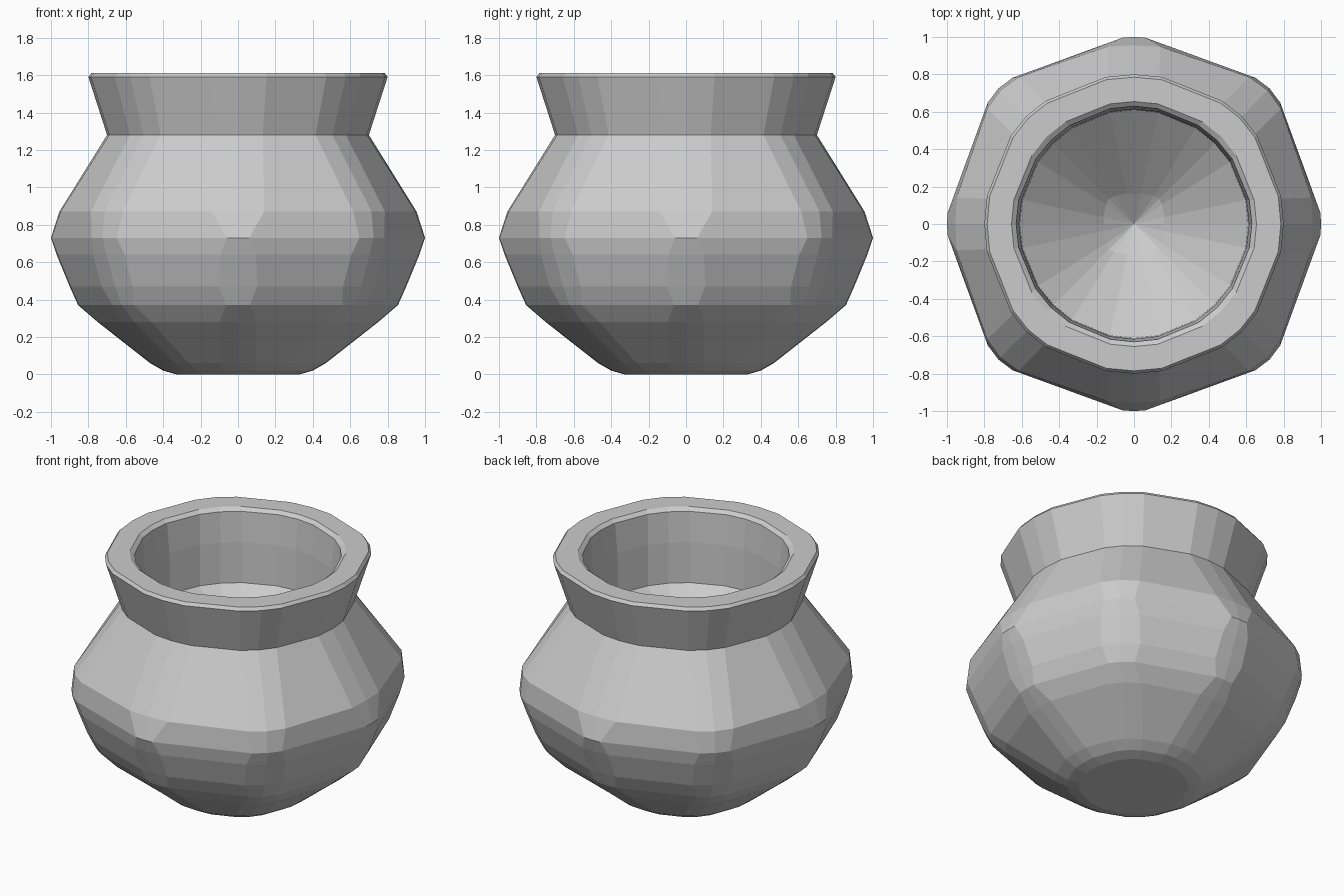
import bpy, bmesh
from math import sqrt
from mathutils import Vector

if "Cube" in bpy.data.objects:
    bpy.data.objects.remove(bpy.data.objects["Cube"])


def section(z, a, d, ta, td):
    """Soft-cornered octagon: radius a on the axes, d on the diagonals, chamfer fractions ta, td."""
    # full corners stick out a little beyond the clipped ones
    ca = Vector((a, 0)) * (1 + 0.23 * ta)
    cd = Vector((d, d)) * (1 + 0.23 * td) / sqrt(2)
    eighth = [Vector((a, 0)), ca.lerp(cd, ta), cd.lerp(ca, td)]
    quarter = eighth + [Vector((d, d)) / sqrt(2)]
    quarter += [Vector((p.y, p.x)) for p in reversed(eighth[1:])]
    pts = []
    for k in range(4):
        for p in quarter:
            x, y = p
            for _ in range(k):
                x, y = -y, x
            pts.append((x, y, z))
    return pts


# height, axis radius, diagonal radius, corner softness: outside up, then inside down
rings = [
    (0.00, 0.33, 0.335, 0.27, 0.27),
    (0.02, 0.40, 0.41, 0.27, 0.27),
    (0.06, 0.47, 0.48, 0.26, 0.27),
    (0.28, 0.75, 0.785, 0.17, 0.20),
    (0.37, 0.855, 0.88, 0.10, 0.13),
    (0.47, 0.90, 0.93, 0.15, 0.18),
    (0.64, 0.97, 0.995, 0.13, 0.17),
    (0.73, 1.00, 1.025, 0.08, 0.13),
    (0.87, 0.955, 1.01, 0.19, 0.17),
    (1.28, 0.70, 0.715, 0.25, 0.22),
    (1.59, 0.80, 0.815, 0.25, 0.22),
    (1.61, 0.785, 0.80, 0.25, 0.22),
    (1.61, 0.655, 0.66, 0.26, 0.26),
    (1.59, 0.63, 0.63, 0.27, 0.27),
    (1.39, 0.615, 0.615, 0.28, 0.28),
    (1.12, 0.61, 0.61, 0.28, 0.28),
    (0.76, 0.16, 0.19, 0.26, 0.26),
]

# pot shell
bm = bmesh.new()
loops = [[bm.verts.new(p) for p in section(*r)] for r in rings]
n = len(loops[0])
for low, high in zip(loops, loops[1:]):
    for i in range(n):
        j = (i + 1) % n
        bm.faces.new((low[i], low[j], high[j], high[i]))
bm.faces.new(list(reversed(loops[0])))   # base

# pointed bottom of the hollow
tip = bm.verts.new((0, 0, 0.65))
for i in range(n):
    bm.faces.new((loops[-1][i], loops[-1][(i + 1) % n], tip))
bmesh.ops.recalc_face_normals(bm, faces=bm.faces)

mesh = bpy.data.meshes.new("pot")
bm.to_mesh(mesh)
bm.free()
pot = bpy.data.objects.new("pot", mesh)
bpy.context.collection.objects.link(pot)
